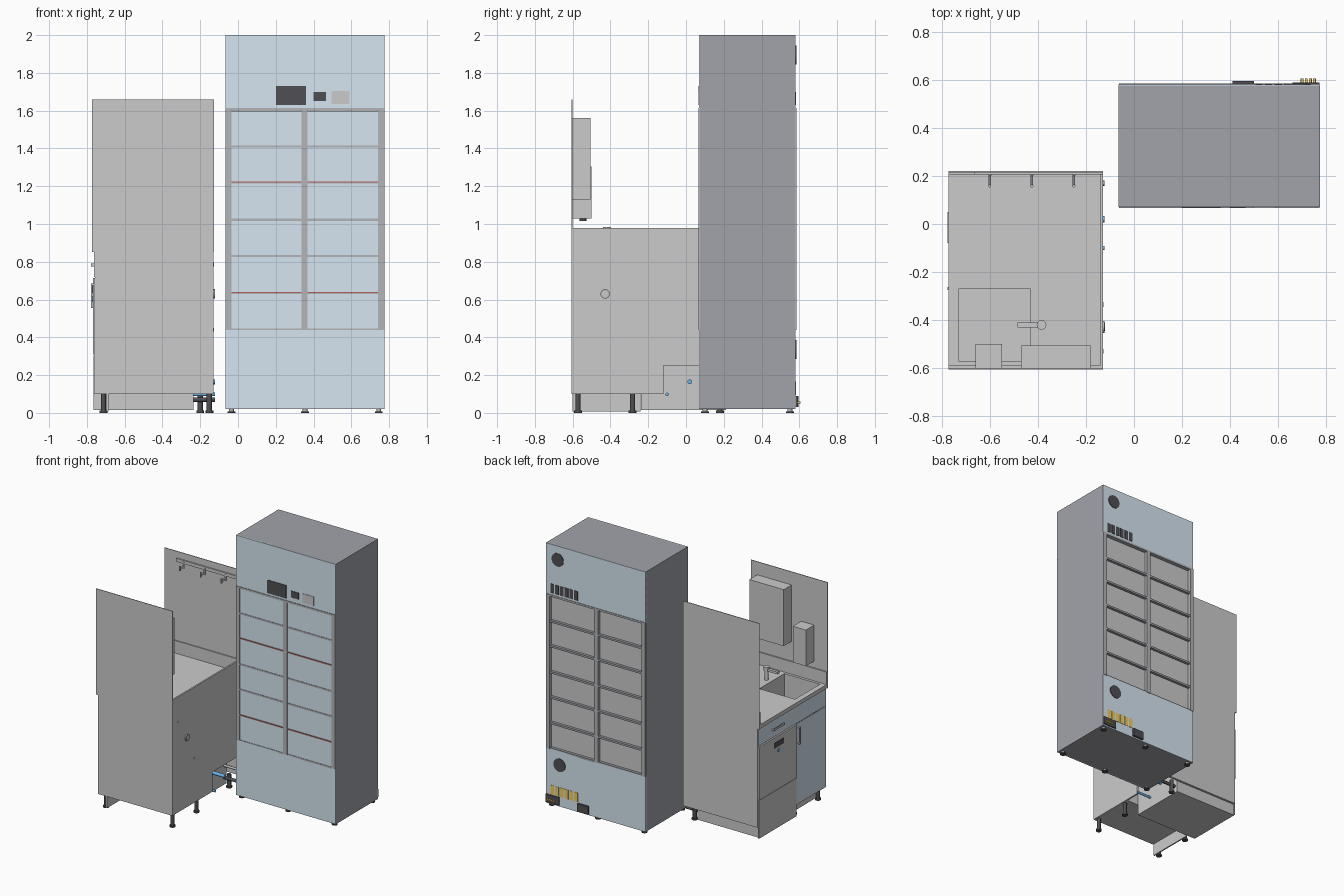
import bpy, bmesh, math
from mathutils import Matrix, Vector

if "Cube" in bpy.data.objects:
    bpy.data.objects.remove(bpy.data.objects["Cube"])

COL = {"blue": (0.68, 0.79, 0.88), "body": (0.36, 0.37, 0.40), "frame": (0.45, 0.46, 0.48),
       "dark": (0.08, 0.08, 0.09), "steel": (0.60, 0.60, 0.59), "red": (0.45, 0.12, 0.10),
       "yellow": (0.90, 0.62, 0.12), "tap": (0.15, 0.45, 0.80)}
MATS = {}
for k, c in COL.items():
    MATS[k] = bpy.data.materials.new(k)
    MATS[k].diffuse_color = (*c, 1)


def finish(name, bm, col):
    me = bpy.data.meshes.new(name)
    bmesh.ops.recalc_face_normals(bm, faces=bm.faces)
    bm.to_mesh(me)
    bm.free()
    ob = bpy.data.objects.new(name, me)
    bpy.context.collection.objects.link(ob)
    if col:
        me.materials.append(MATS[col])
    return ob


def box(name, x, y, z, col=None):
    bm = bmesh.new()
    size = Matrix.Diagonal((x[1] - x[0], y[1] - y[0], z[1] - z[0], 1))
    mid = Matrix.Translation((sum(x) / 2, sum(y) / 2, sum(z) / 2))
    bmesh.ops.create_cube(bm, size=1, matrix=mid @ size)
    return finish(name, bm, col)


def rod(name, a, b, r, col=None, n=20):
    a, b = Vector(a), Vector(b)
    bm = bmesh.new()
    m = Matrix.Translation((a + b) / 2) @ (b - a).to_track_quat('Z', 'Y').to_matrix().to_4x4()
    bmesh.ops.create_cone(bm, cap_ends=True, segments=n, radius1=r, radius2=r,
                          depth=(b - a).length, matrix=m)
    for f in bm.faces:
        f.smooth = len(f.verts) == 4
    for e in bm.edges:
        e.smooth = all(f.smooth for f in e.link_faces)
    return finish(name, bm, col)


def extrude_x(name, pts, x0, x1, col=None):
    bm = bmesh.new()
    f = bm.faces.new([bm.verts.new((x0, y, z)) for y, z in pts])
    g = bmesh.ops.extrude_face_region(bm, geom=[f])
    bmesh.ops.translate(bm, vec=(x1 - x0, 0, 0),
                        verts=[v for v in g["geom"] if isinstance(v, bmesh.types.BMVert)])
    return finish(name, bm, col)


# ---- pass-through cabinet: dark shell with blue end panels
X0, X1, Y0, Y1 = -0.065, 0.775, 0.07, 0.58
for n, x in (("left", (X0, X0 + 0.015)), ("right", (X1 - 0.015, X1))):
    box(f"cabinet_side_{n}", x, (Y0 + 0.003, Y1 - 0.003), (0.02, 2), "body")
box("cabinet_top", (X0, X1), (Y0 + 0.003, Y1 - 0.003), (1.985, 2), "body")
box("cabinet_bottom", (X0, X1), (Y0 + 0.003, Y1 - 0.003), (0.02, 0.035), "body")
for n, y in (("front", (Y0, Y0 + 0.01)), ("back", (Y1 - 0.01, Y1))):
    box(f"{n}_upper_panel", (X0, X1), y, (1.61, 2), "blue")
    box(f"{n}_lower_panel", (X0, X1), y, (0.02, 0.44), "blue")
    s = -0.004 if n == "front" else 0.004
    fy = (y[0] + min(s, 0) - (0.03 if s > 0 else 0), y[1] + max(s, 0) + (0.03 if s < 0 else 0))
    for i, x in enumerate(((X0 + 0.002, -0.035), (0.335, 0.367), (0.74, X1 - 0.002))):
        box(f"{n}_door_post_{i}", x, fy, (0.44, 1.61), "frame")
    box(f"{n}_door_head", (X0 + 0.002, X1 - 0.002), fy, (1.601, 1.615), "frame")

# compartments: two columns of six windows with shelf rails
LV = [0.44, 0.635, 0.83, 1.022, 1.22, 1.41, 1.603]
for c, x in enumerate(((-0.035, 0.335), (0.367, 0.74))):
    for i in range(6):
        z0, z1 = LV[i], LV[i + 1]
        box(f"front_pane_{c}_{i}", x, (Y0 + 0.003, Y0 + 0.013), (z0 + 0.006, z1 - 0.006), "blue")
        box(f"back_pane_{c}_{i}", x, (0.55, 0.56), (z0 + 0.006, z1 - 0.006))
        box(f"front_rail_{c}_{i}", x, (Y0, Y0 + 0.02), (z0 - 0.006, z0 + 0.006), "frame")
        box(f"back_rail_{c}_{i}", x, (0.54, Y1), (z0 - 0.007, z0 + 0.008), "body")
        box(f"shelf_{c}_{i}", x, (Y0 + 0.02, 0.54), (z0 - 0.004, z0 + 0.004))
        if i in (1, 4):
            box(f"red_strip_{c}_{i}", x, (Y0 - 0.002, Y0), (z0 - 0.001, z0 + 0.006), "red")

# control panels on the front
box("display", (0.2, 0.36), (0.066, 0.07), (1.63, 1.73), "dark")
box("small_display", (0.4, 0.465), (0.066, 0.07), (1.65, 1.70), "dark")
box("label_plate", (0.495, 0.59), (0.067, 0.07), (1.635, 1.705))

# fans, switch rows and connectors on the back
for n, x, z, col in (("upper", 0.675, 1.895, "dark"), ("lower", 0.66, 0.335, "yellow")):
    rod(f"{n}_fan", (x, 0.575, z), (x, 0.584, z), 0.05, "dark", 28)
    for i in range(6):
        xs = 0.505 + i * 0.04
        zz = 1.665 if n == "upper" else 0.13
        box(f"{n}_switch_{i}", (xs, xs + 0.03), (0.575, 0.583), (zz - 0.035, zz + 0.035),
            col)
box("plug_block", (0.41, 0.50), (0.58, 0.596), (0.03, 0.09), "dark")
box("valve_block", (0.66, 0.772), (0.58, 0.589), (0.03, 0.09), "dark")
for i in range(4):
    x = 0.70 + i * 0.017
    rod(f"valve_pin_{i}", (x, 0.588, 0.055), (x, 0.606, 0.055), 0.006, "yellow", 12)

# cabinet feet
for x in (-0.035, 0.355, 0.745):
    for y in (0.1, 0.55):
        rod("cabinet_foot", (x, y, 0), (x, y, 0.008), 0.021, "dark")
        rod("cabinet_foot_stem", (x, y, 0.008), (x, y, 0.022), 0.013, "frame")

# ---- wash unit carcass
SX0, SX1 = -0.757, -0.13
extrude_x("unit_back_panel", [(-0.6, 0.1), (-0.12, 0.1), (-0.12, 0.25), (0.215, 0.25),
                              (0.215, 0.98), (-0.6, 0.98)], SX1 - 0.012, SX1)
box("unit_near_side", (SX0, SX1), (-0.6, -0.588), (0.1, 0.86))
box("unit_far_side", (SX0, SX1), (0.203, 0.215), (0.1, 0.86))
box("unit_floor", (SX0, SX1), (-0.6, -0.24), (0.1, 0.115))
box("unit_divider", (SX0, SX1), (-0.252, -0.24), (0.1, 0.86))
box("plinth", (-0.695, -0.685), (-0.6, -0.24), (0.008, 0.1))
for x, y in ((-0.712, -0.572), (-0.712, -0.283), (-0.152, -0.572), (-0.152, -0.283), (-0.2, 0.18)):
    rod("unit_foot", (x, y, 0), (x, y, 0.012), 0.021, "dark")
    rod("unit_leg", (x, y, 0.01), (x, y, 0.102), 0.014, "dark")

# counter with basin opening
BX, BY, CZ = (-0.73, -0.43), (-0.57, -0.27), (0.855, 0.885)
box("counter_front", (-0.772, BX[0]), (-0.6, 0.215), CZ)
box("counter_rear", (BX[1], SX1), (-0.6, 0.215), CZ)
box("counter_near", BX, (-0.6, BY[0]), CZ)
box("counter_far", BX, (BY[1], 0.215), CZ)
bz, t = 0.70, 0.006
box("basin_floor", (BX[0] - t, BX[1] + t), (BY[0] - t, BY[1] + t), (bz - t, bz))
for i in (0, 1):
    s = (-t, 0) if i == 0 else (0, t)
    box(f"basin_wall_x{i}", (BX[i] + s[0], BX[i] + s[1]), BY, (bz, 0.86))
    box(f"basin_wall_y{i}", BX, (BY[i] + s[0], BY[i] + s[1]), (bz, 0.86))
rod("basin_drain", (-0.58, -0.42, bz), (-0.58, -0.42, bz + 0.004), 0.025, "steel", 24)

# upstands and wall panels at both ends
for n, y, w in (("near", (-0.6, -0.59), (-0.605, -0.6)), ("far", (0.207, 0.215), (0.215, 0.22))):
    box(f"{n}_upstand", (-0.772, SX1), y, (0.88, 0.98))
    box(f"{n}_wall_panel", (-0.772, SX1 + 0.002), w, (0.853, 1.66))
    box(f"{n}_skirt", (SX0, SX1), w, (0.1, 0.853))

# faucet
rod("faucet_base", (-0.385, -0.42, 0.885), (-0.385, -0.42, 0.965), 0.014, "steel")
rod("faucet_head", (-0.385, -0.42, 0.955), (-0.385, -0.42, 0.985), 0.02, "steel")
box("faucet_spout", (-0.485, -0.39), (-0.431, -0.409), (0.955, 0.972), "steel")

# dispensers on the near panel
box("towel_dispenser", (-0.47, -0.18), (-0.6, -0.505), (1.13, 1.56), "steel")
box("soap_dispenser", (-0.66, -0.55), (-0.6, -0.50), (1.03, 1.305), "steel")
rod("soap_nozzle", (-0.605, -0.545, 1.015), (-0.605, -0.545, 1.03), 0.018, "dark")

# hook rail on the far panel
box("hook_rail", (-0.665, SX1), (0.205, 0.215), (1.585, 1.61), "steel")
for x in (-0.6, -0.425, -0.25):
    rod("hook_arm", (x, 0.207, 1.575), (x, 0.158, 1.555), 0.005, "steel", 12)
    rod("hook_tip", (x, 0.158, 1.55), (x, 0.158, 1.585), 0.006, "steel", 12)
    box("hook_plate", (x - 0.006, x + 0.006), (0.202, 0.207), (1.55, 1.6), "steel")

# doors and drawer front facing -x
box("sink_door", (-0.762, SX0), (-0.598, -0.243), (0.1, 0.715), "blue")
box("drawer_front", (-0.762, SX0), (-0.598, 0.213), (0.72, 0.853), "blue")
box("dishwasher_body", (SX0, -0.235), (-0.238, 0.2), (0.015, 0.715))
box("dishwasher_door", (-0.768, SX0), (-0.238, 0.212), (0.31, 0.715))
box("dishwasher_kick", (-0.765, SX0), (-0.238, 0.212), (0.015, 0.305))
box("dishwasher_panel", (-0.771, -0.768), (-0.08, 0.04), (0.635, 0.675), "dark")
rod("dishwasher_button", (-0.768, -0.02, 0.605), (-0.773, -0.02, 0.605), 0.014, "tap")
box("drawer_handle", (-0.777, -0.771), (-0.08, 0.05), (0.775, 0.79), "steel")
box("door_handle", (-0.777, -0.771), (-0.275, -0.263), (0.555, 0.685), "steel")
for y in (-0.075, 0.045):
    box("drawer_handle_stub", (-0.772, -0.762), (y - 0.005, y + 0.005), (0.775, 0.79), "steel")
for z in (0.56, 0.68):
    box("door_handle_stub", (-0.772, -0.762), (-0.275, -0.263), (z - 0.005, z + 0.005), "steel")

# service fittings on the +x side
rod("waste_ring", (SX1, -0.428, 0.63), (-0.122, -0.428, 0.63), 0.025, "frame", 24)
rod("waste_core", (SX1, -0.428, 0.63), (-0.121, -0.428, 0.63), 0.017, None, 24)
rod("cap_upper", (SX1, -0.53, 0.785), (-0.127, -0.53, 0.785), 0.01, "steel")
rod("cap_lower", (SX1, -0.335, 0.44), (-0.127, -0.335, 0.44), 0.01)
rod("water_inlet", (-0.235, 0.02, 0.165), (-0.122, 0.02, 0.165), 0.013, "tap")
rod("water_outlet", (-0.235, -0.1, 0.098), (-0.122, -0.1, 0.098), 0.009, "tap")
rod("drain_pipe", (-0.235, 0.17, 0.07), (-0.122, 0.17, 0.07), 0.012, "dark")
rod("drain_pipe_upper", (-0.235, 0.17, 0.16), (-0.122, 0.17, 0.16), 0.009, "frame")

for m in bpy.data.materials:
    if m.users and not m.is_grease_pencil:
        m.use_nodes = True
        m.node_tree.nodes["Principled BSDF"].inputs["Base Color"].default_value = m.diffuse_color
